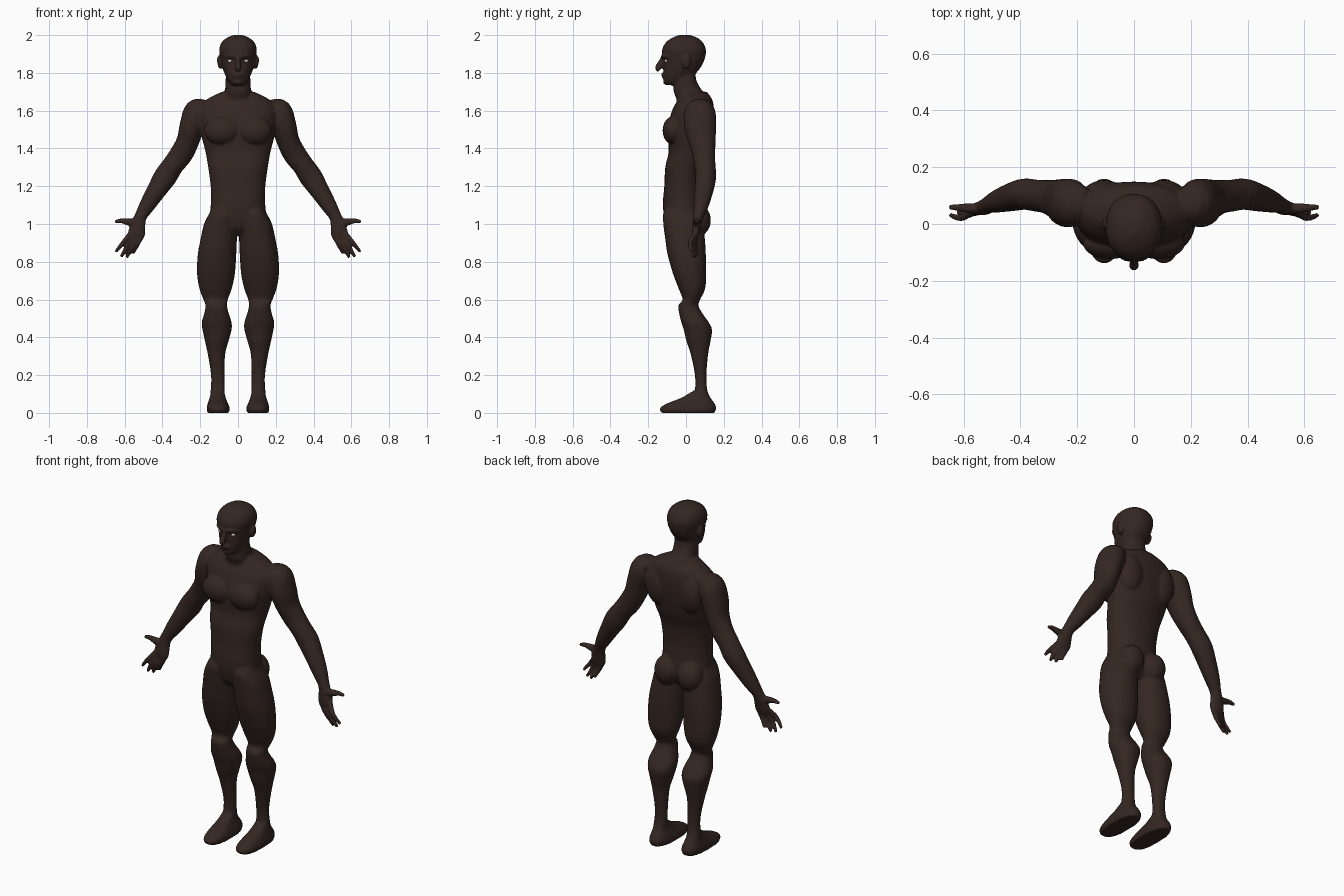
import bpy, bmesh, math
from mathutils import Vector, Matrix

bm = bmesh.new()
N = 28


def smooth_rows(rows, steps=4):
    """Catmull-Rom interpolation of section rows."""
    out = []
    for i in range(len(rows) - 1):
        a, b, c, d = (rows[min(max(i + k, 0), len(rows) - 1)] for k in (-1, 0, 1, 2))
        for s in range(steps):
            t = s / steps
            out.append([0.5 * (2 * q + (r - p) * t + (2 * p - 5 * q + 4 * r - u) * t * t
                               + (3 * q - p - 3 * r + u) * t ** 3)
                        for p, q, r, u in zip(a, b, c, d)])
    return out + [list(rows[-1])]


def skin(rings, sides):
    """Closed skin through rings; sides gives the x signs to build."""
    for sx in sides:
        loops = [[bm.verts.new((p.x * sx, p.y, p.z)) for p in ring] for ring in rings]
        for a, b in zip(loops, loops[1:]):
            for i in range(N):
                j = (i + 1) % N
                bm.faces.new((a[i], a[j], b[j], b[i]))
        bm.faces.new(loops[0][::-1])
        bm.faces.new(loops[-1])


def unit(i, e):
    a = 2 * math.pi * i / N
    c, s = math.cos(a), math.sin(a)
    return (math.copysign(abs(c) ** (2 / e), c), math.copysign(abs(s) ** (2 / e), s))


def stack(rows, sides=(1,), e=2.2):
    """Horizontal sections: z, x0, x1, y0, y1."""
    rings = []
    for z, x0, x1, y0, y1 in smooth_rows(rows):
        ring = []
        for i in range(N):
            u, v = unit(i, e)
            ring.append(Vector(((x0 + x1) / 2 + u * (x1 - x0) / 2,
                                (y0 + y1) / 2 + v * (y1 - y0) / 2, z)))
        rings.append(ring)
    skin(rings, sides)


def tube(rows, sides=(1, -1)):
    """Sections along a path: x, y, z, radius in the xz plane, radius in y."""
    rows = smooth_rows(rows)
    rings = []
    for k, (x, y, z, r, ry) in enumerate(rows):
        d = Vector(rows[min(k + 1, len(rows) - 1)][:3]) - Vector(rows[max(k - 1, 0)][:3])
        side = d.cross(Vector((0, 1, 0))).normalized()
        up = side.cross(d).normalized()
        rings.append([Vector((x, y, z)) + side * r * unit(i, 2)[0] + up * ry * unit(i, 2)[1]
                      for i in range(N)])
    skin(rings, sides)


def blob(c, r, sides=(1, -1), tilt=0):
    for s in sides:
        m = (Matrix.Translation((c[0] * s, c[1], c[2])) @ Matrix.Rotation(tilt * s, 4, 'Y')
             @ Matrix.Diagonal((*r, 1)))
        bmesh.ops.create_uvsphere(bm, u_segments=24, v_segments=16, radius=1, matrix=m)


def mid(rows):
    return [(z, -w, w, a, b) for z, w, a, b in rows]


# Torso with chest, shoulder blades and buttocks
stack(mid([(.94, .04, -.06, .05), (.98, .10, -.10, .08), (1.05, .145, -.118, .09),
           (1.12, .143, -.122, .085), (1.20, .145, -.115, .08), (1.30, .158, -.11, .09),
           (1.38, .172, -.092, .12), (1.46, .192, -.095, .138), (1.54, .205, -.09, .148),
           (1.61, .205, -.07, .148), (1.66, .165, -.042, .138), (1.70, .085, -.035, .11)]))
blob((.085, -.068, 1.495), (.095, .056, .075))
blob((.105, .095, 1.53), (.08, .06, .12))
blob((.075, .062, 1.02), (.074, .07, .085))

# Neck
stack(mid([(1.58, .10, -.08, .13), (1.65, .085, -.05, .12), (1.70, .07, -.065, .09),
           (1.76, .066, -.062, .055), (1.84, .06, -.05, .05)]))

# Head
stack(mid([(1.735, .028, -.105, -.05), (1.75, .046, -.115, -.02), (1.78, .064, -.118, .03),
           (1.82, .08, -.119, .072), (1.87, .091, -.119, .098), (1.92, .1, -.127, .106),
           (1.96, .088, -.108, .09), (1.985, .06, -.075, .062), (2.001, .022, -.035, .02)]))
# Brow, nose, lips, chin and ears
tube([(.008, -.122, 1.886, .011, .011), (.035, -.117, 1.89, .012, .012),
      (.07, -.088, 1.886, .009, .009)])
tube([(0, -.118, 1.885, .01, .012), (0, -.133, 1.855, .013, .016),
      (0, -.145, 1.826, .018, .02), (0, -.138, 1.816, .013, .014)], (1,))
blob((0, -.115, 1.792), (.03, .017, .008), (1,))
blob((0, -.112, 1.778), (.026, .017, .008), (1,))
blob((0, -.105, 1.753), (.026, .017, .016), (1,))
blob((.098, .002, 1.855), (.012, .024, .036), tilt=.15)

# Legs
stack([(1.12, .04, .12, -.08, .05), (1.06, .012, .15, -.12, .07), (1.0, .006, .18, -.12, .09),
       (.92, .006, .198, -.11, .10), (.84, .009, .213, -.098, .105), (.74, .016, .217, -.07, .106),
       (.66, .032, .205, -.04, .102), (.60, .054, .183, -.018, .075), (.57, .058, .172, -.04, .066),
       (.53, .05, .178, -.037, .085), (.48, .034, .192, -.025, .12), (.44, .034, .188, -.012, .138),
       (.38, .05, .175, .002, .13), (.31, .068, .16, .025, .117), (.20, .071, .143, .047, .108),
       (.12, .07, .145, .047, .113), (.05, .07, .152, .03, .135)], (1, -1))
# Feet
stack([(0, .048, .162, -.13, .152), (.025, .044, .166, -.138, .16), (.05, .053, .16, -.10, .152),
       (.08, .065, .15, -.025, .13), (.115, .073, .142, .035, .112)], (1, -1), 2.5)

# Arms from shoulder to palm
tube([(.16, .08, 1.635, .025, .045), (.21, .075, 1.60, .07, .08), (.243, .075, 1.52, .066, .085),
      (.265, .085, 1.44, .06, .073), (.30, .095, 1.37, .061, .06), (.345, .1, 1.31, .057, .056),
      (.385, .105, 1.25, .061, .055), (.43, .095, 1.18, .052, .05), (.48, .08, 1.10, .042, .04),
      (.515, .066, 1.04, .033, .028), (.529, .058, .995, .04, .024), (.537, .052, .95, .046, .021),
      (.545, .05, .925, .04, .016)])
# Thumb and fingers
tube([(.525, .055, 1.0, .022, .02), (.575, .055, 1.01, .02, .018), (.62, .058, 1.017, .013, .013),
      (.652, .06, 1.012, .009, .009)])
for x0, z0, x1, z1, y in ((.508, .94, .558, .842, .06), (.531, .935, .59, .822, .05),
                          (.553, .94, .62, .824, .042), (.565, .955, .648, .852, .032)):
    tube([(x0, .052, z0, .013, .014), ((x0 + x1) / 2, y - .01, (z0 + z1) / 2, .0125, .013),
          (x1, y, z1, .009, .009)])

bmesh.ops.recalc_face_normals(bm, faces=bm.faces)


def make(name, mesh_bm, color):
    me = bpy.data.meshes.new(name)
    mesh_bm.to_mesh(me)
    mesh_bm.free()
    ob = bpy.data.objects.new(name, me)
    bpy.context.collection.objects.link(ob)
    mat = bpy.data.materials.new(name + "_color")
    mat.diffuse_color = color
    me.materials.append(mat)
    for p in me.polygons:
        p.use_smooth = True
    return ob


# Fuse all parts into one smooth body
body = make("body", bm, (.035, .02, .016, 1))
rm = body.modifiers.new("fuse", 'REMESH')
rm.mode = 'VOXEL'
rm.voxel_size = .0065
rm.use_smooth_shade = True
sm = body.modifiers.new("soften", 'SMOOTH')
sm.factor = .5
sm.iterations = 5

# Eyes
bm = bmesh.new()
blob((.04, -.1, 1.864), (.014, .014, .011))
make("eyes", bm, (.8, .8, .8, 1))
